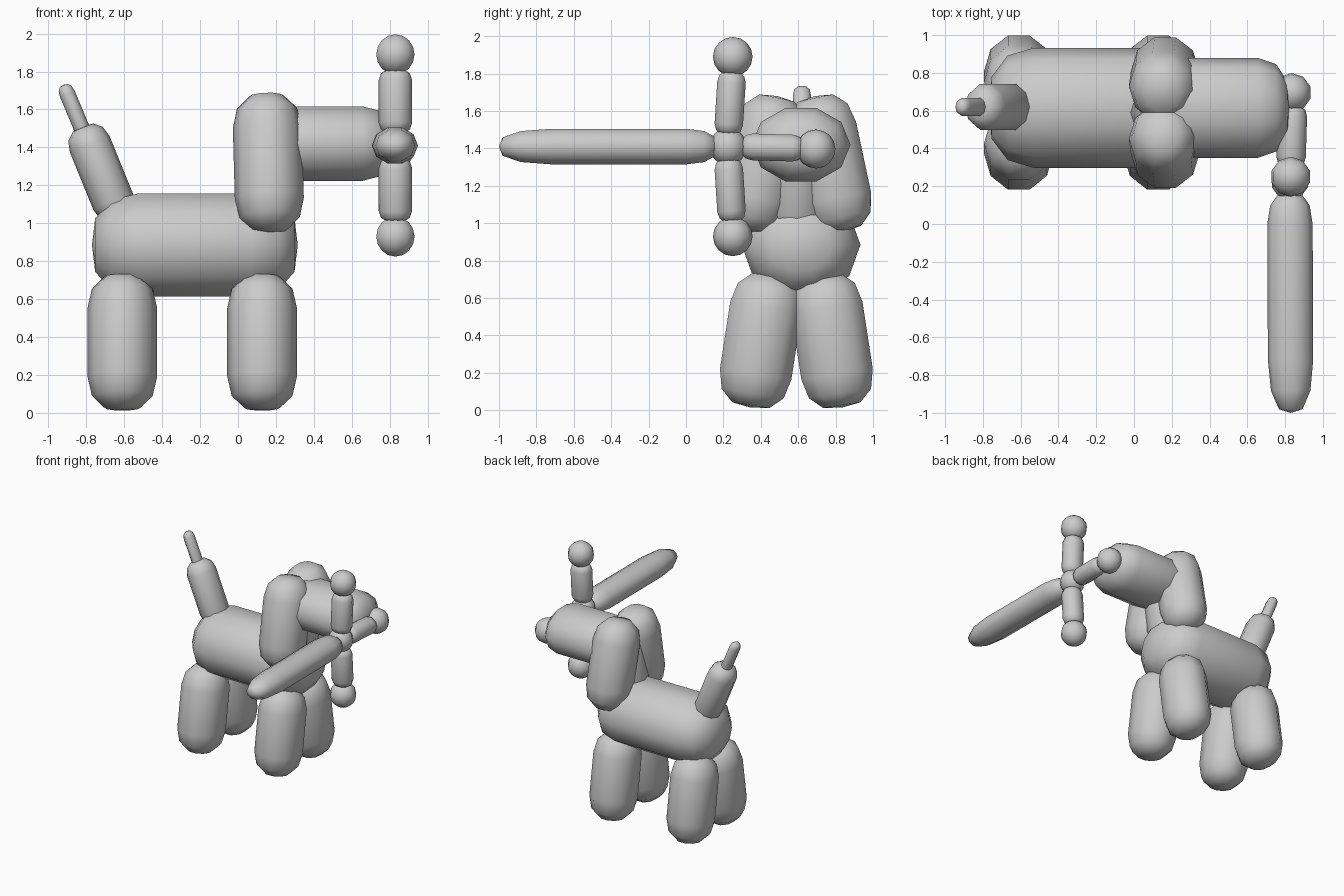
import bpy, bmesh, math
from mathutils import Vector

if "Cube" in bpy.data.objects:
    bpy.data.objects.remove(bpy.data.objects["Cube"])

SIDES = 10
CAP = [(0.52, 0.07), (0.87, 0.42), (1.0, 1.0)]   # radius factor, inset factor


def balloon(name, p, q, ru, rv, cap, cap_end=None):
    """Rounded tube from p to q. ru runs along x (along y for tubes lying in x)."""
    p, q = Vector(p), Vector(q)
    length = (q - p).length
    d = (q - p) / length
    hint = Vector((0, 1, 0)) if abs(d.x) > 0.8 else Vector((1, 0, 0))
    u = (hint - d * hint.dot(d)).normalized()
    v = d.cross(u)
    cap_end = cap_end or cap
    prof = [(r, h * cap) for r, h in CAP]
    prof += [(r, length - h * cap_end) for r, h in reversed(CAP)]
    bm = bmesh.new()
    rings = []
    for r, h in prof:
        ring = []
        for i in range(SIDES):
            a = 2 * math.pi * i / SIDES
            ring.append(bm.verts.new(p + d * h + u * (math.cos(a) * ru * r) + v * (math.sin(a) * rv * r)))
        rings.append(ring)
    start, end = bm.verts.new(p), bm.verts.new(q)
    for i in range(SIDES):
        j = (i + 1) % SIDES
        for a, b in zip(rings, rings[1:]):
            bm.faces.new((a[i], a[j], b[j], b[i]))
        bm.faces.new((start, rings[0][j], rings[0][i]))
        bm.faces.new((end, rings[-1][i], rings[-1][j]))
    bmesh.ops.recalc_face_normals(bm, faces=bm.faces)
    for f in bm.faces:
        f.smooth = True
    me = bpy.data.meshes.new(name)
    bm.to_mesh(me)
    bm.free()
    ob = bpy.data.objects.new(name, me)
    bpy.context.collection.objects.link(ob)
    return ob


def ball(name, c, r):
    bpy.ops.mesh.primitive_uv_sphere_add(segments=SIDES, ring_count=8, radius=r, location=c)
    ob = bpy.context.object
    ob.name = name
    bpy.ops.object.shade_smooth()
    return ob


MID = 0.59   # the dog's own plane of symmetry

# Body, neck and snout
balloon("body", (-0.77, 0.615, 0.885), (0.315, 0.615, 0.885), 0.318, 0.285, 0.24)
balloon("neck", (0.12, 0.59, 0.95), (0.22, 0.59, 1.55), 0.17, 0.17, 0.12)
balloon("snout", (0.03, 0.615, 1.42), (0.825, 0.615, 1.42), 0.265, 0.207, 0.17)

# Splayed legs and hanging ears, one pair on each side
for s, side in ((-1, "right"), (1, "left")):
    for x, pos in ((-0.61, "rear"), (0.127, "front")):
        balloon(f"{pos}_{side}_leg", (x, MID + s * 0.245, 0.015), (x, MID + s * 0.135, 0.73),
                0.184, 0.203, 0.18)
    balloon(f"{side}_ear", (0.17, MID + s * 0.255, 0.955), (0.15, MID + s * 0.10, 1.68),
            0.182, 0.195, 0.18)

# Tail and its thin uninflated tip
balloon("tail", (-0.62, 0.62, 1.02), (-0.82, 0.62, 1.51), 0.113, 0.128, 0.1)
balloon("tail_tip", (-0.79, 0.62, 1.42), (-0.92, 0.62, 1.73), 0.042, 0.05, 0.05)

# Sword held under the snout: blade, guard and handle
X, Y, Z = 0.83, 0.225, 1.41
balloon("blade", (X, -1.0, Z), (X - 0.005, 0.17, Z), 0.12, 0.1, 0.28, 0.17)
ball("guard_knot", (X - 0.005, Y, Z), 0.1)
for s, pos in ((1, "upper"), (-1, "lower")):
    balloon(f"{pos}_guard", (X, Y, Z + s * 0.06), (X, Y + 0.022, Z + s * 0.405), 0.088, 0.08, 0.06)
    ball(f"{pos}_guard_ball", (X, 0.25, Z + s * 0.48), 0.106)
balloon("handle", (X, Y + 0.07, Z), (X + 0.01, 0.63, Z - 0.01), 0.078, 0.075, 0.06)
ball("handle_ball", (X + 0.005, 0.695, 1.397), 0.104)
